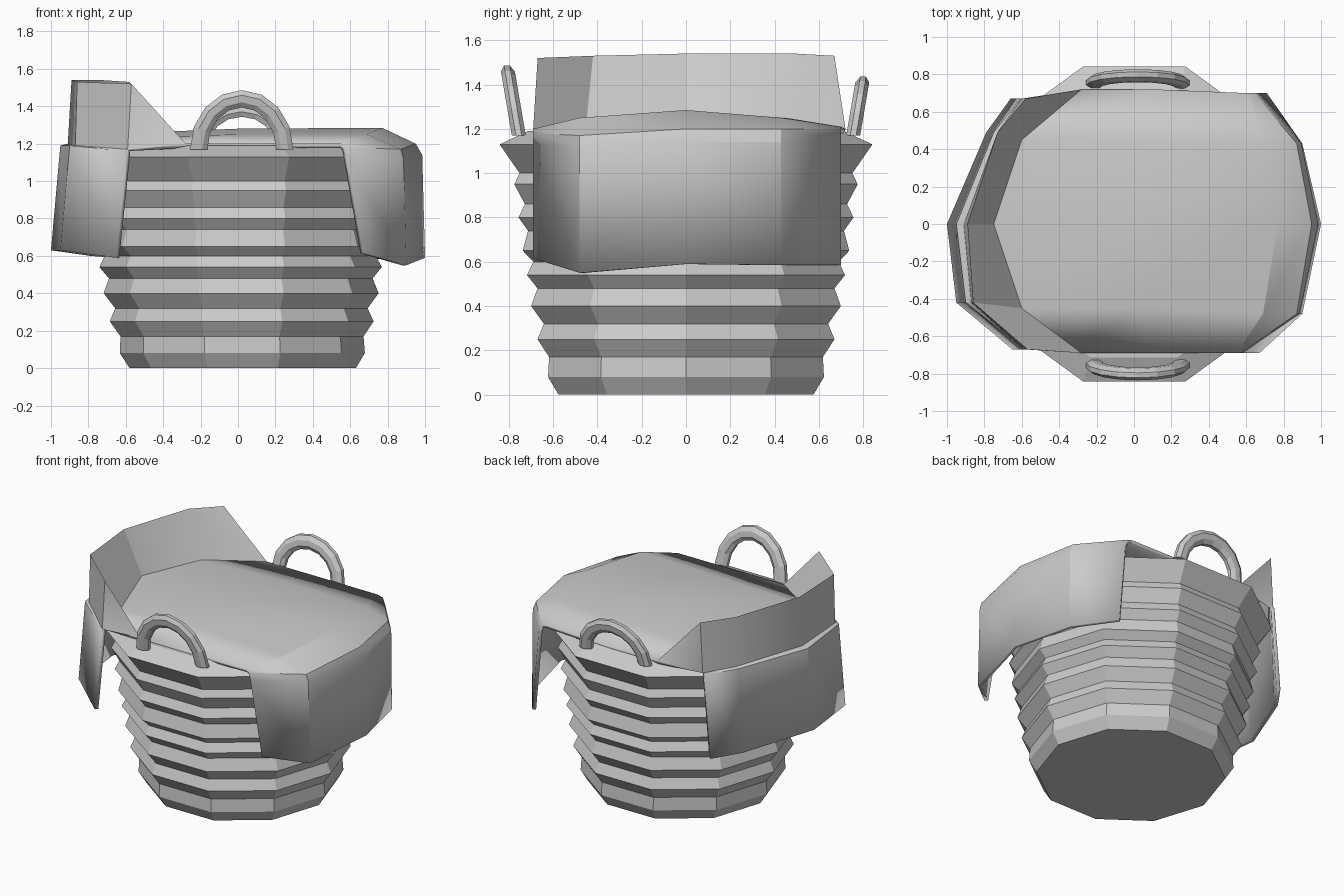
import bpy, bmesh
from math import sin, cos, pi, radians

cube = bpy.data.objects.get("Cube")
if cube:
    bpy.data.objects.remove(cube)

grey = bpy.data.materials.new("plain grey")
grey.use_nodes = True
grey.diffuse_color = (0.6, 0.6, 0.6, 1)
grey.node_tree.nodes["Principled BSDF"].inputs["Base Color"].default_value = (0.6, 0.6, 0.6, 1)


def make_object(name, bm, recalc=True):
    if recalc:
        bmesh.ops.recalc_face_normals(bm, faces=bm.faces)
    mesh = bpy.data.meshes.new(name)
    bm.to_mesh(mesh)
    bm.free()
    obj = bpy.data.objects.new(name, mesh)
    mesh.materials.append(grey)
    bpy.context.collection.objects.link(obj)
    return obj


def loft(bm, rows, closed):
    """Bridge rows of points with quads and return the vertex rows."""
    grid = [[bm.verts.new(p) for p in row] for row in rows]
    count = len(grid[0])
    for a, b in zip(grid, grid[1:]):
        for i in range(count if closed else count - 1):
            j = (i + 1) % count
            bm.faces.new((a[i], b[i], b[j], a[j]))
    return grid


# Ribbed ten-sided basket: (height, radius) profile
profile = [(0, .605), (.08, .655), (.17, .65), (.25, .705), (.32, .675), (.4, .735),
           (.48, .705), (.54, .755), (.6, .725), (.65, .775), (.74, .75), (.8, .795),
           (.86, .765), (.95, .815), (1.0, .79), (1.13, .885), (1.19, .75)]
SIDES = 10
bm = bmesh.new()
rings = []
for z, r in profile:
    shift = .025 * (1 - z / 1.2)
    rings.append([(shift + r * cos(2 * pi * i / SIDES), r * sin(2 * pi * i / SIDES), z)
                  for i in range(SIDES)])
grid = loft(bm, rings, True)
bm.faces.new(grid[0])
bm.faces.new(grid[-1])
make_object("basket_body", bm)

# Cloth over the top: rows run from left flap hem to right flap hem,
# each with x and z at five stations from front to back
side_y = (-.67, -.42, 0, .49, .67)
top_y = (-.69, -.45, 0, .45, .72)
right_y = (-.69, -.48, 0, .43, .7)
cloth_rows = [
    (side_y, (-.65, -.95, -1, -.79, -.66), (.59, .63, .63, .6, .59)),           # folded flap hem
    (side_y, (-.59, -.9, -.95, -.75, -.61), (1.16, 1.19, 1.19, 1.18, 1.17)),    # folded flap top
    (side_y, (-.59, -.87, -.91, -.73, -.6), (1.17, 1.19, 1.2, 1.19, 1.18)),     # wall foot
    (side_y, (-.57, -.86, -.89, -.73, -.58), (1.52, 1.53, 1.54, 1.54, 1.53)),   # wall crest
    (top_y, (-.28, -.6, -.75, -.6, -.28), (1.2, 1.23, 1.25, 1.23, 1.2)),        # inner crease
    (top_y, (.1, 0, 0, 0, .1), (1.2, 1.25, 1.28, 1.25, 1.2)),                   # middle
    (right_y, (.55, .69, .77, .7, .6), (1.2, 1.25, 1.285, 1.25, 1.21)),         # right ridge
    (right_y, (.57, .87, .95, .87, .64), (1.18, 1.17, 1.2, 1.2, 1.2)),          # shoulder
    (right_y, (.58, .885, .985, .895, .66), (1.13, 1.12, 1.14, 1.14, 1.15)),    # shoulder roll
    (right_y, (.67, .9, 1, .9, .71), (.615, .55, .59, .585, .585)),             # right flap hem
]
bm = bmesh.new()
grid = loft(bm, [list(zip(xs, ys, zs)) for ys, xs, zs in cloth_rows], False)
bm.faces.new([grid[k][0] for k in (2, 4, 3)])
bm.faces.new([grid[k][-1] for k in (2, 3, 4)])
cloth = make_object("cloth_cover", bm, recalc=False)
thick = cloth.modifiers.new("thickness", 'SOLIDIFY')
thick.thickness = .025
thick.offset = -1
bpy.ops.object.select_all(action='DESELECT')
cloth.select_set(True)
bpy.context.view_layer.objects.active = cloth
bpy.ops.object.shade_smooth_by_angle(angle=radians(25))


# Arched handles leaning outward
def handle(name, side, height):
    bm = bmesh.new()
    rows = []
    for k in range(9):
        t = pi * k / 8
        row = []
        for s in range(8):
            a = 2 * pi * (s + .5) / 8
            rx, rz, dy = .23 + .05 * cos(a), height + .05 * cos(a), .034 * sin(a)
            z = rz * sin(t)
            row.append((.02 + rx * cos(t), side * (.755 + .17 * z) + dy, 1.17 + z))
        rows.append(row)
    grid = loft(bm, rows, True)
    bm.faces.new(grid[0])
    bm.faces.new(grid[-1])
    make_object(name, bm)


handle("front_handle", -1, .27)
handle("back_handle", 1, .22)
